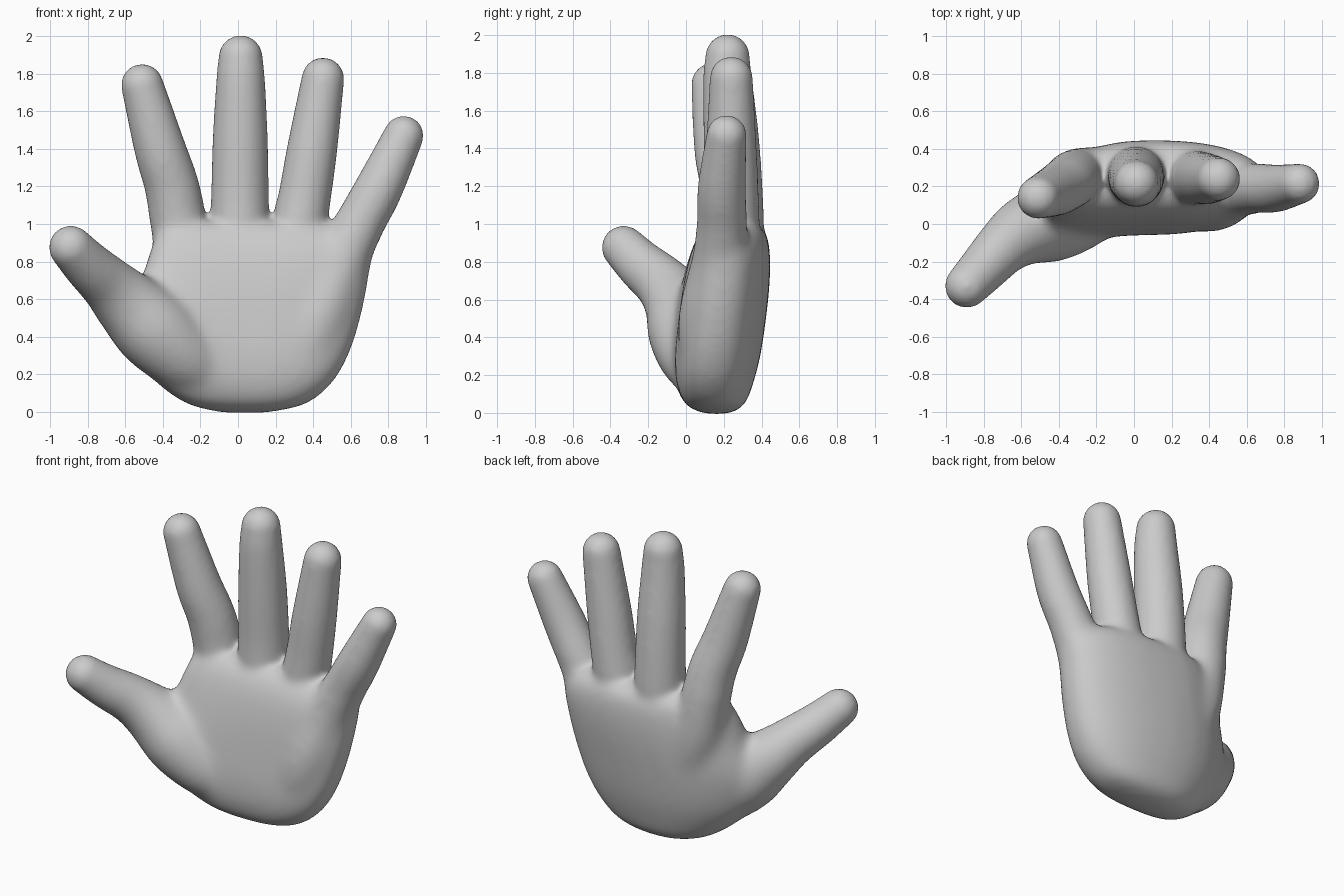
import bpy, bmesh, math
from mathutils import Vector

cube = bpy.data.objects.get("Cube")
if cube:
    bpy.data.objects.remove(cube)

SIDES = 32
bm = bmesh.new()


def loft(rings):
    """Skin a stack of closed rings and cap both ends."""
    loops = [[bm.verts.new(p) for p in ring] for ring in rings]
    faces = [bm.faces.new(loops[0][::-1]), bm.faces.new(loops[-1])]
    for a, b in zip(loops, loops[1:]):
        for i in range(SIDES):
            j = (i + 1) % SIDES
            faces.append(bm.faces.new((a[i], a[j], b[j], b[i])))
    bmesh.ops.recalc_face_normals(bm, faces=faces)


def smooth_path(points, steps=5):
    """Catmull-Rom curve through points of any size."""
    pts = [Vector(p) for p in points]
    pts = [pts[0] * 2 - pts[1]] + pts + [pts[-1] * 2 - pts[-2]]
    out = []
    for a, b, c, d in zip(pts, pts[1:], pts[2:], pts[3:]):
        for s in range(steps):
            t = s / steps
            out.append((b * 2 + (c - a) * t + (a * 2 - b * 5 + c * 4 - d) * t * t
                        + (b * 3 - a - c * 3 + d) * t ** 3) / 2)
    return out + [pts[-2]]


def finger(points):
    """Round tapered tube through (x, y, z, radius) with a domed tip."""
    path = smooth_path(points)
    centres = [p.to_3d() for p in path]
    radii = [p[3] for p in path]
    aim = (centres[-1] - centres[-2]).normalized()
    tip, r = centres[-1], radii[-1]
    for k in range(1, 8):
        angle = k / 8 * math.pi / 2
        centres.append(tip + aim * r * math.sin(angle))
        radii.append(r * math.cos(angle))
    rings = []
    for i, (c, r) in enumerate(zip(centres, radii)):
        d = (centres[min(i + 1, len(centres) - 1)] - centres[max(i - 1, 0)]).normalized()
        u = d.cross(Vector((0, 1, 0))).normalized()
        v = d.cross(u)
        angles = [math.tau * k / SIDES for k in range(SIDES)]
        rings.append([c + (u * math.cos(a) + v * math.sin(a)) * r for a in angles])
    loft(rings)


def palm(sections):
    """Arched slab from (z, left edge, right edge, front, back) sections."""
    rings = []
    for z, x0, x1, y0, y1 in smooth_path(sections, 4):
        ring = []
        for k in range(SIDES):
            a = math.tau * k / SIDES
            c, s = math.cos(a), math.sin(a)
            x = (x0 + x1) / 2 + (x1 - x0) / 2 * math.copysign(abs(c) ** 0.8, c)
            y = (y0 + y1) / 2 + (y1 - y0) / 2 * math.copysign(abs(s) ** 0.8, s)
            bend = 0.34 if x < 0.05 else 0.06
            ring.append(Vector((x, y - bend * (x - 0.05) ** 2, z)))
        rings.append(ring)
    loft(rings)


# Palm and heel of the hand
palm([(-0.006, -0.08, 0.15, 0.1, 0.23), (0.04, -0.27, 0.36, 0.0, 0.31),
      (0.15, -0.43, 0.5, -0.05, 0.355), (0.3, -0.56, 0.59, -0.06, 0.395),
      (0.5, -0.6, 0.655, -0.04, 0.425), (0.7, -0.52, 0.695, -0.01, 0.445),
      (0.86, -0.47, 0.71, 0.03, 0.445), (0.96, -0.42, 0.62, 0.08, 0.42),
      (1.01, -0.36, 0.5, 0.14, 0.36)])

# Thumb with its fleshy base
finger([(-0.1, 0.12, 0.17, 0.13), (-0.28, 0.05, 0.29, 0.19), (-0.44, 0.01, 0.43, 0.215),
        (-0.58, -0.04, 0.57, 0.185), (-0.69, -0.12, 0.68, 0.152),
        (-0.8, -0.235, 0.78, 0.132), (-0.89, -0.33, 0.875, 0.117)])
# Index finger, running down into the back of the hand
finger([(-0.17, 0.23, 0.4, 0.14), (-0.26, 0.24, 0.75, 0.17), (-0.315, 0.245, 1.0, 0.152),
        (-0.352, 0.22, 1.2, 0.145), (-0.415, 0.18, 1.4, 0.137), (-0.51, 0.14, 1.74, 0.113)])
# Middle finger
finger([(0.01, 0.25, 0.75, 0.17), (0.01, 0.255, 1.1, 0.155), (0.012, 0.24, 1.45, 0.147),
        (0.014, 0.22, 1.76, 0.13), (0.014, 0.22, 1.887, 0.118)])
# Ring finger
finger([(0.28, 0.24, 0.75, 0.16), (0.347, 0.245, 1.1, 0.142), (0.395, 0.24, 1.4, 0.134),
        (0.452, 0.24, 1.773, 0.114)])
# Little finger, running down into the heel pad
finger([(0.28, 0.14, 0.19, 0.12), (0.36, 0.14, 0.35, 0.18), (0.44, 0.15, 0.55, 0.185),
        (0.535, 0.18, 0.78, 0.157), (0.648, 0.19, 1.0, 0.134), (0.755, 0.19, 1.2, 0.127),
        (0.882, 0.215, 1.47, 0.107)])

mesh = bpy.data.meshes.new("hand")
bm.to_mesh(mesh)
bm.free()
hand = bpy.data.objects.new("hand", mesh)
bpy.context.collection.objects.link(hand)
bpy.context.view_layer.objects.active = hand
hand.select_set(True)

# Fuse the parts into one skin
remesh = hand.modifiers.new("fuse", 'REMESH')
remesh.mode = 'VOXEL'
remesh.voxel_size = 0.018
bpy.ops.object.modifier_apply(modifier="fuse")

# Soften the joins, most of all across the palm
group = hand.vertex_groups.new(name="palm")
for v in hand.data.vertices:
    x, y, z = v.co
    weight = min(1, max(0, (1.05 - z) / 0.2)) * min(1, max(0, (x + 0.75) / 0.2))
    group.add([v.index], weight, 'REPLACE')
for name, rounds, area in (("soften_all", 8, ""), ("soften_palm", 45, "palm")):
    soften = hand.modifiers.new(name, 'SMOOTH')
    soften.factor = 0.5
    soften.iterations = rounds
    soften.vertex_group = area
    bpy.ops.object.modifier_apply(modifier=name)

skin = bpy.data.materials.new("light grey")
skin.use_nodes = True
grey = (0.6, 0.6, 0.6, 1)
skin.diffuse_color = grey
skin.node_tree.nodes["Principled BSDF"].inputs["Base Color"].default_value = grey
hand.data.materials.clear()
hand.data.materials.append(skin)
bpy.ops.object.shade_smooth()
